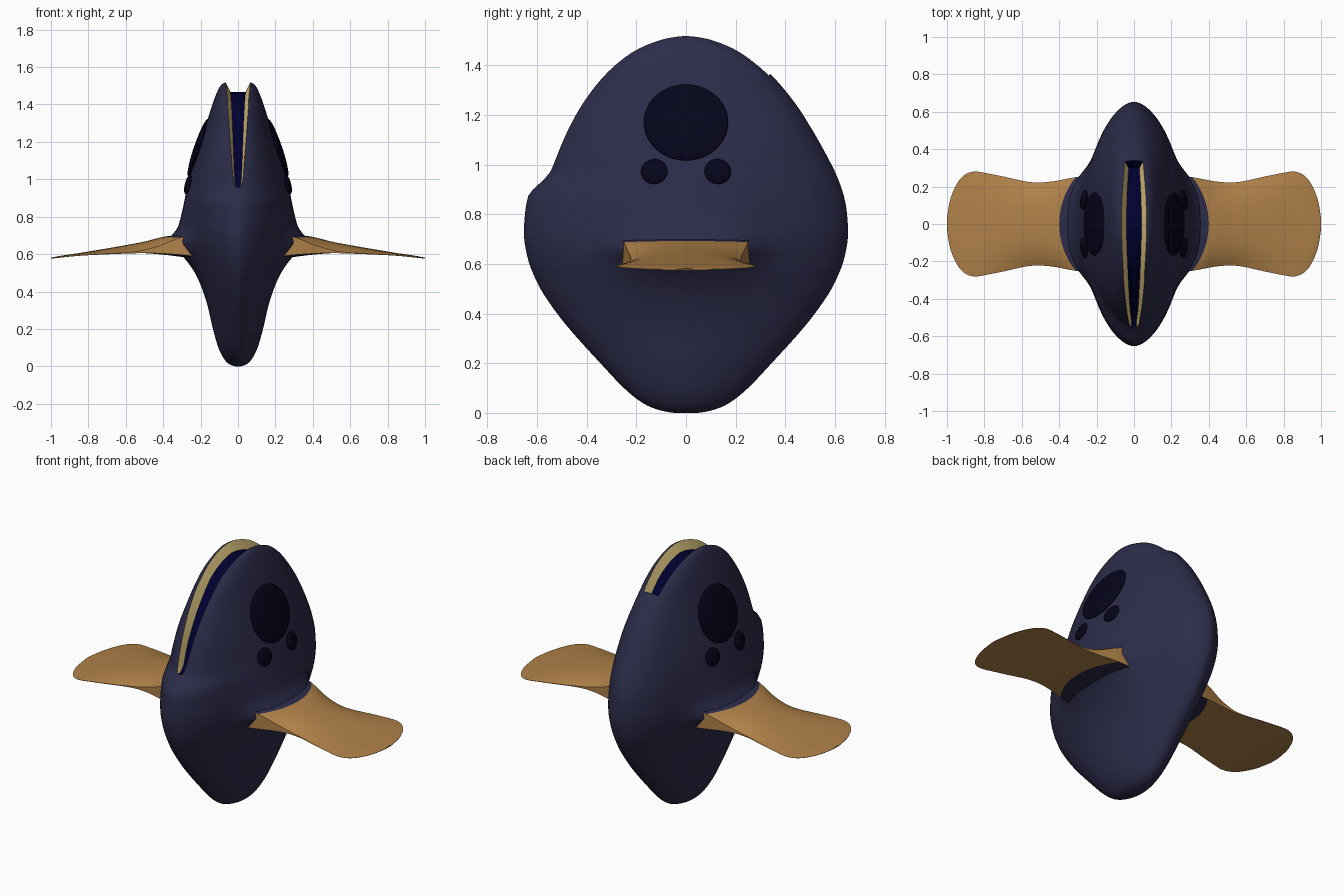
import bpy, bmesh, math

if "Cube" in bpy.data.objects:
    bpy.data.objects.remove(bpy.data.objects["Cube"])


def material(name, rgb):
    m = bpy.data.materials.new(name)
    m.diffuse_color = (*rgb, 1)
    m.use_nodes = True
    m.node_tree.nodes["Principled BSDF"].inputs["Base Color"].default_value = m.diffuse_color
    return m


NAVY = material("navy", (0.025, 0.025, 0.068))
BROWN = material("tan_brown", (0.43, 0.22, 0.066))
GOLD = material("pale_gold", (0.78, 0.59, 0.23))
DEEP = material("deep_blue", (0.0, 0.0, 0.03))
DARK = material("near_black_blue", (0.0015, 0.0015, 0.011))


def smooth_keys(keys, steps):
    """Catmull-Rom interpolation through tuples."""
    out = []
    for i in range(len(keys) - 1):
        p0, p1 = keys[max(i - 1, 0)], keys[i]
        p2, p3 = keys[i + 1], keys[min(i + 2, len(keys) - 1)]
        for k in range(steps):
            t = k / steps
            out.append(tuple(0.5 * (2 * b + (c - a) * t + (2 * a - 5 * b + 4 * c - d) * t * t
                                    + (3 * b - a - 3 * c + d) * t ** 3)
                             for a, b, c, d in zip(p0, p1, p2, p3)))
    return out + [keys[-1]]


def loft(name, rings, mats, pick=lambda ring, side: 0):
    """Closed skin over a list of equal-length rings; pick gives the material slot."""
    bm = bmesh.new()
    vs = [[bm.verts.new(p) for p in r] for r in rings]
    n = len(rings[0])
    for i in range(len(vs) - 1):
        for j in range(n):
            k = (j + 1) % n
            f = bm.faces.new((vs[i][j], vs[i][k], vs[i + 1][k], vs[i + 1][j]))
            f.material_index = pick(i, j)
    bm.faces.new(vs[0])
    bm.faces.new(vs[-1])
    bmesh.ops.recalc_face_normals(bm, faces=bm.faces[:])
    me = bpy.data.meshes.new(name)
    bm.to_mesh(me)
    bm.free()
    ob = bpy.data.objects.new(name, me)
    bpy.context.collection.objects.link(ob)
    for m in mats:
        me.materials.append(m)
    return ob


def shade(ob, angle=40):
    bpy.ops.object.select_all(action='DESELECT')
    ob.select_set(True)
    bpy.context.view_layer.objects.active = ob
    bpy.ops.object.shade_smooth_by_angle(angle=math.radians(angle))


# Body: z, half thickness, half length, section exponent, flare towards the fins
BODY = [(0.0, .015, .05, 1.1, 0), (.012, .048, .11, 1.1, 0), (.04, .075, .175, 1.1, 0), (.1, .105, .25, 1.1, 0),
        (.2, .134, .345, 1.1, 0), (.35, .168, .48, 1.15, .002), (.48, .205, .575, 1.15, .015),
        (.57, .235, .62, 1.15, .045), (.62, .25, .637, 1.15, .085), (.66, .26, .646, 1.15, .115),
        (.70, .266, .652, 1.15, .088), (.75, .27, .653, 1.15, .05), (.85, .268, .642, 1.15, .026),
        (.95, .26, .61, 1.15, .014), (1.05, .243, .56, 1.1, .005), (1.15, .216, .503, 1, 0),
        (1.25, .184, .438, .95, 0), (1.35, .153, .355, .85, 0), (1.42, .13, .275, .7, 0), (1.47, .11, .205, .7, 0),
        (1.505, .09, .12, .7, 0), (1.52, .062, .05, .8, 0)]
N = 96
rings = []
for z, a, b, q, flare in smooth_keys(BODY, 4):
    ring = []
    # the front is set back a little where the groove begins
    h = min(1, max(0, (z - .87) / .1))
    setback = 1 - .085 * h * h * (3 - 2 * h) * min(1, max(0, (1.4 - z) / .42))
    for j in range(N):
        t = 2 * math.pi * (j + .5) / N
        c, y = math.cos(t), b * math.sin(t)
        x = a * abs(c) ** q + flare * math.exp(-(y / .28) ** 4)
        ring.append((math.copysign(x, c), y * setback if y < 0 else y, z))
    rings.append(ring)
body = loft("body", rings, [NAVY, GOLD, DEEP])

# Groove over the crown: y, z, half width along the outline
GROOVE = [(-.548, .957, .02), (-.528, 1.02, .029), (-.486, 1.12, .036), (-.413, 1.24, .043), (-.325, 1.35, .05),
          (-.2, 1.457, .058), (0, 1.515, .065), (.2, 1.457, .058), (.33, 1.355, .046)]
path = smooth_keys(GROOVE, 4)
rings = []
for i, (y, z, w) in enumerate(path):
    p, r = path[max(i - 1, 0)], path[min(i + 1, len(path) - 1)]
    dy, dz = r[0] - p[0], r[1] - p[1]
    l = math.hypot(dy, dz)
    ny, nz = -dz / l, dy / l
    lo, hi = -.047 * min(1, .2 + i / 4), .08
    wi, wo = w * .62, w * 1.64
    rings.append([(-wi, y + ny * lo, z + nz * lo), (wi, y + ny * lo, z + nz * lo),
                  (wo, y + ny * hi, z + nz * hi), (-wo, y + ny * hi, z + nz * hi)])
# gold walls, deep blue floor and ends
cutter = loft("groove_cutter", rings, [NAVY, GOLD, DEEP], lambda i, j: 2 if j == 0 else 1)
cutter.data.polygons[len(cutter.data.polygons) - 1].material_index = 2
cutter.data.polygons[len(cutter.data.polygons) - 2].material_index = 2
cutter.hide_render = True
mod = body.modifiers.new("groove", 'BOOLEAN')
mod.operation = 'DIFFERENCE'
mod.solver = 'EXACT'
mod.object = cutter
bpy.context.view_layer.objects.active = body
body.select_set(True)
bpy.ops.object.modifier_apply(modifier="groove")
bpy.data.objects.remove(cutter)
shade(body, 35)

# Fins: distance out, half width, top z, bottom z, thinning of the edges
FIN = [(.2, .27, .71, .575, 0), (.3, .26, .705, .585, 0), (.4, .25, .692, .597, .05), (.5, .226, .667, .605, .5),
       (.6, .225, .648, .604, .85), (.75, .262, .622, .597, .9), (.86, .28, .604, .59, .9),
       (.93, .24, .594, .583, .9), (.98, .14, .585, .578, .8), (1.0, .03, .581, .575, .5)]
M = 16
for side, label in ((1, "right_fin"), (-1, "left_fin")):
    rings = []
    for s, w, zt, zb, thin in smooth_keys(FIN, 4):
        us = [2 * k / M - 1 for k in range(M + 1)]
        fade = min(1, max(0, (.8 - s) / .4))
        xs = [side * (s + (math.sqrt(.16 - (w * u) ** 2) - .4) * fade) for u in us]
        top = [(x, w * u, zt - (zt - zb) * thin * abs(u) ** 3) for x, u in zip(xs, us)]
        bottom = [(x, w * u, zb) for x, u in zip(xs, us)]
        rings.append(top + bottom[::-1])
    # the curved root collar keeps the body colour, the edge walls stay brown
    fin = loft(label, rings, [BROWN, NAVY], lambda i, j: 1 if i < 8 and j not in (M, 2 * M + 1) else 0)
    shade(fin, 50)


# Oval pads on both flanks
def pad(name, side, y, z, x, radii, tilt, yaw):
    bpy.ops.mesh.primitive_uv_sphere_add(segments=40, ring_count=20, radius=1, location=(side * x, y, z),
                                         rotation=(0, -side * math.radians(tilt), side * math.radians(yaw)))
    ob = bpy.context.object
    ob.name = name
    ob.scale = radii
    ob.data.materials.append(DARK)
    shade(ob, 60)


for side, label in ((1, "right"), (-1, "left")):
    pad(label + "_large_pad", side, 0, 1.17, .213, (.022, .17, .162), 19, 0)
    pad(label + "_front_small_pad", side, -.128, .972, .268, (.015, .054, .052), 14, -8)
    pad(label + "_back_small_pad", side, .128, .972, .268, (.015, .054, .052), 14, 8)
